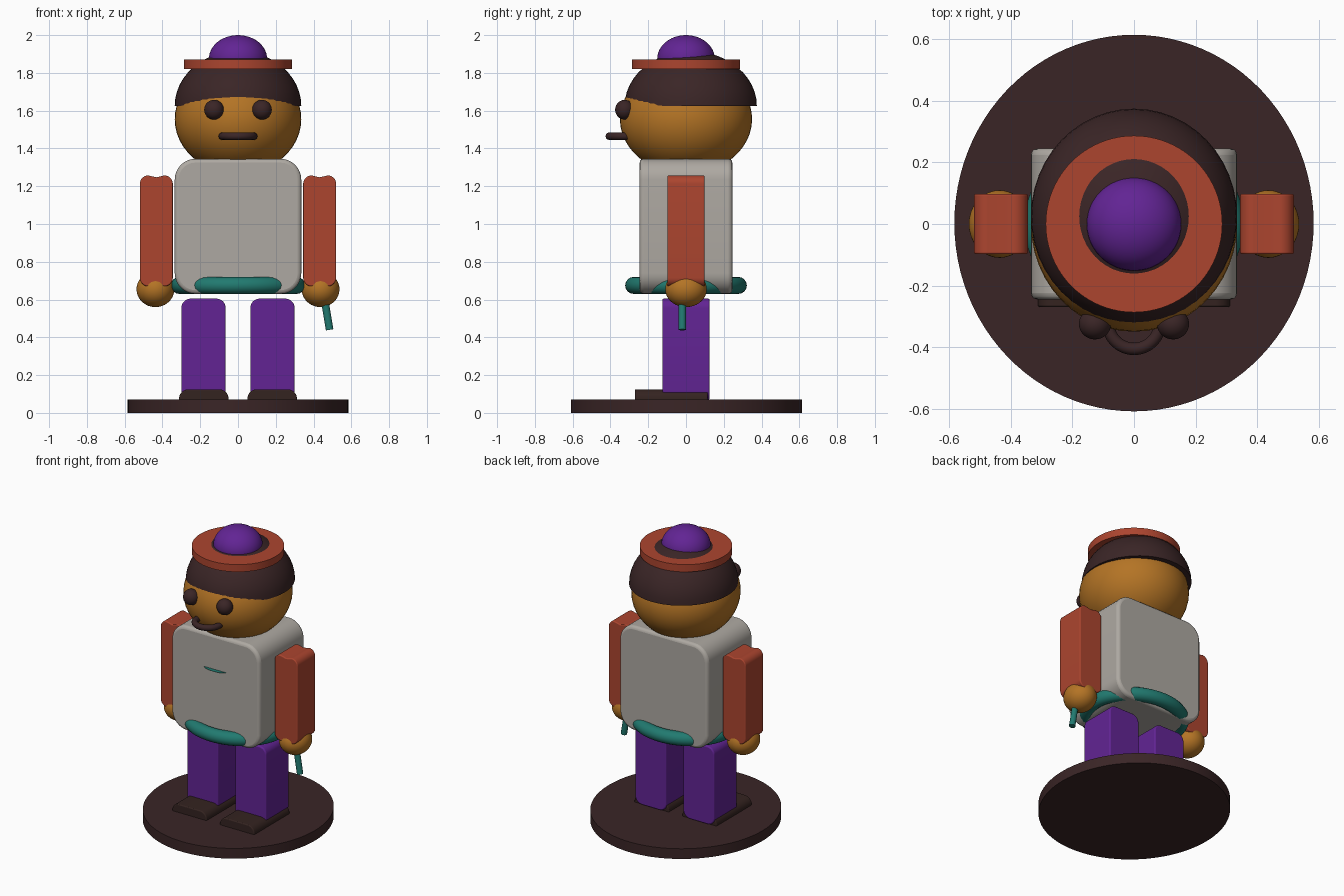
import bpy, bmesh, math
from mathutils import Vector

if "Cube" in bpy.data.objects:
    bpy.data.objects.remove(bpy.data.objects["Cube"])


def srgb(r, g, b):
    def lin(c):
        c /= 255
        return c / 12.92 if c <= 0.04045 else ((c + 0.055) / 1.055) ** 2.4
    return (lin(r), lin(g), lin(b), 1)


def material(name, *rgb):
    m = bpy.data.materials.new(name)
    m.diffuse_color = srgb(*rgb)
    m.use_nodes = True
    m.node_tree.nodes["Principled BSDF"].inputs["Base Color"].default_value = m.diffuse_color
    return m


DARK = material("dark_brown", 58, 37, 38)
SHOE = material("shoe_brown", 52, 35, 32)
RED = material("brick_red", 172, 69, 47)
PURPLE = material("purple", 98, 36, 148)
GREY = material("warm_grey", 174, 169, 162)
TEAL = material("teal", 33, 122, 112)
SKIN = material("tan_skin", 180, 116, 37)


def finish(name, bm, mat, bevel=0):
    bmesh.ops.recalc_face_normals(bm, faces=bm.faces)
    me = bpy.data.meshes.new(name)
    bm.to_mesh(me)
    bm.free()
    me.materials.append(mat)
    ob = bpy.data.objects.new(name, me)
    bpy.context.collection.objects.link(ob)
    if bevel:
        mod = ob.modifiers.new("rim", 'BEVEL')
        mod.width, mod.segments = bevel, 3
        mod.limit_method, mod.angle_limit = 'ANGLE', math.radians(60)
    bpy.ops.object.select_all(action='DESELECT')
    ob.select_set(True)
    bpy.context.view_layer.objects.active = ob
    bpy.ops.object.shade_smooth_by_angle(angle=math.radians(35))
    return ob


def ellipsoid(name, center, radii, mat, half=False):
    bm = bmesh.new()
    bmesh.ops.create_uvsphere(bm, u_segments=48, v_segments=24, radius=1)
    if half:  # keep the upper dome and close it underneath
        geom = bm.verts[:] + bm.edges[:] + bm.faces[:]
        bmesh.ops.bisect_plane(bm, geom=geom, dist=1e-4, plane_co=(0, 0, 0),
                               plane_no=(0, 0, 1), clear_inner=True)
        bmesh.ops.holes_fill(bm, edges=[e for e in bm.edges if e.is_boundary])
    bmesh.ops.scale(bm, vec=radii, verts=bm.verts)
    bmesh.ops.translate(bm, vec=center, verts=bm.verts)
    return finish(name, bm, mat)


def disc(name, center, rx, ry, h, mat):
    bm = bmesh.new()
    bmesh.ops.create_cone(bm, cap_ends=True, segments=96, radius1=1, radius2=1, depth=1)
    bmesh.ops.scale(bm, vec=(rx, ry, h), verts=bm.verts)
    bmesh.ops.translate(bm, vec=center, verts=bm.verts)
    return finish(name, bm, mat)


def ring(name, center, rx, ry, r, mat, n=72, m=16):
    bm = bmesh.new()
    rows = []
    for i in range(n):
        a = 2 * math.pi * i / n
        row = []
        for j in range(m):
            b = 2 * math.pi * j / m
            k = r * math.cos(b)
            row.append(bm.verts.new((center[0] + (rx + k) * math.cos(a),
                                     center[1] + (ry + k) * math.sin(a),
                                     center[2] + r * math.sin(b))))
        rows.append(row)
    for i in range(n):
        p, q = rows[i], rows[(i + 1) % n]
        for j in range(m):
            k = (j + 1) % m
            bm.faces.new((p[j], q[j], q[k], p[k]))
    return finish(name, bm, mat)


def rounded_slab(name, x, z, y, r, mat, bevel, dip=0):
    """Rounded rectangle in the front plane, extruded front to back."""
    (x0, x1), (z0, z1), (y0, y1) = x, z, y
    pts = []
    corners = [(x1 - r, z1 - r), (x0 + r, z1 - r), (x0 + r, z0 + r), (x1 - r, z0 + r)]
    for c, (cx, cz) in enumerate(corners):
        for i in range(9):
            a = math.pi / 2 * (c + i / 8)
            pts.append((cx + r * math.cos(a), cz + r * math.sin(a)))
        if c == 0 and dip:
            pts.append(((x0 + x1) / 2, z1 - dip))
    bm = bmesh.new()
    face = bm.faces.new([bm.verts.new((px, y0, pz)) for px, pz in pts])
    ext = bmesh.ops.extrude_face_region(bm, geom=[face])
    verts = [v for v in ext["geom"] if isinstance(v, bmesh.types.BMVert)]
    bmesh.ops.translate(bm, vec=(0, y1 - y0, 0), verts=verts)
    return finish(name, bm, mat, bevel)


def span(s, a, b):
    return tuple(sorted((s * a, s * b)))


# Stand and body
disc("stand", (0, 0.003, 0.035), 0.584, 0.612, 0.07, DARK)
rounded_slab("torso", (-0.335, 0.335), (0.63, 1.345), (-0.245, 0.245), 0.11, GREY, 0.02)
ring("belt", (0, 0, 0.675), 0.31, 0.277, 0.045, TEAL)

# Limbs, mirrored
for side, s in (("left", -1), ("right", 1)):
    rounded_slab(side + "_shoe", span(s, 0.05, 0.312), (0.015, 0.125),
                 (-0.27, 0.115), 0.05, SHOE, 0.006)
    rounded_slab(side + "_leg", span(s, 0.065, 0.3), (0.07, 0.605),
                 (-0.125, 0.125), 0.05, PURPLE, 0.008)
    rounded_slab(side + "_arm", span(s, 0.345, 0.52), (0.67, 1.257),
                 (-0.098, 0.098), 0.045, RED, 0.006, dip=0.01)
    ellipsoid(side + "_hand", (s * 0.437, 0, 0.655), (0.1, 0.11, 0.095), SKIN)
    ellipsoid(side + "_eye", (s * 0.127, -0.325, 1.605), (0.052, 0.05, 0.052), DARK)

# Stick held in the right hand
top, bottom = Vector((0.455, -0.02, 0.62)), Vector((0.485, -0.02, 0.44))
bm = bmesh.new()
bmesh.ops.create_cone(bm, cap_ends=True, segments=16, radius1=0.02, radius2=0.02,
                      depth=(top - bottom).length)
stick = finish("stick", bm, TEAL)
stick.location = (top + bottom) / 2
stick.rotation_euler = (top - bottom).to_track_quat('Z', 'Y').to_euler()

# Thin flat tab on the chest
bm = bmesh.new()
bm.faces.new([bm.verts.new((0.085 * math.cos(a), -0.24 - 0.035 * math.sin(a), 1.11))
              for a in [math.pi * i / 12 for i in range(13)]])
finish("chest_tab", bm, TEAL)

# Head, hair, mouth and hat
ellipsoid("head", (0, 0, 1.555), (0.335, 0.35, 0.29), SKIN)
ellipsoid("hair", (0, 0.025, 1.625), (0.335, 0.35, 0.29), DARK, half=True)
ring("mouth", (0, -0.325, 1.465), 0.083, 0.081, 0.02, DARK, n=48, m=12)
disc("hat_brim", (0, 0, 1.845), 0.287, 0.287, 0.05, RED)
ellipsoid("hat_ball", (0, 0, 1.875), (0.154, 0.152, 0.125), PURPLE)
